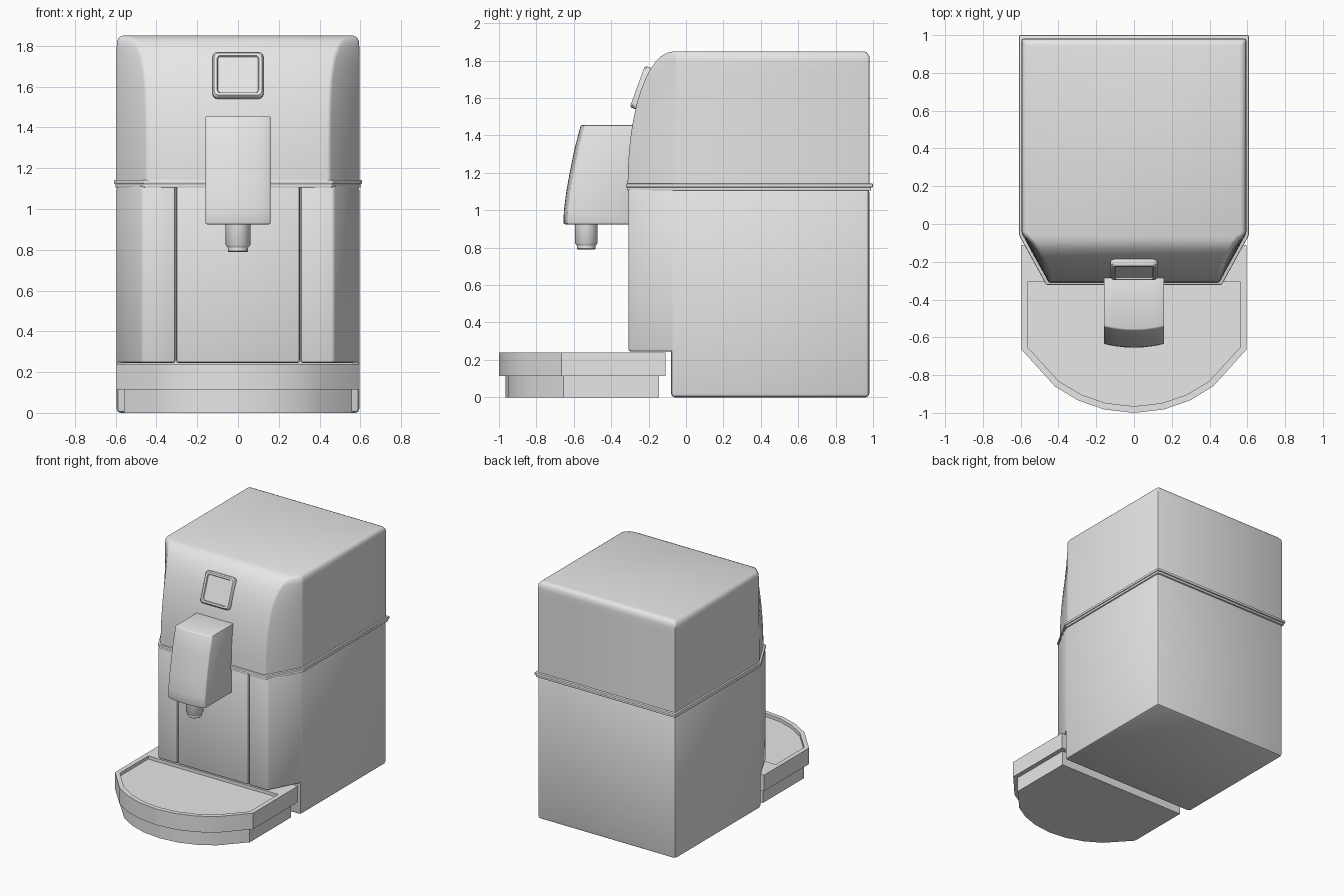
import bpy, bmesh
from math import sin, cos, asin, sqrt, radians, pi
from mathutils import Matrix, Vector

cube = bpy.data.objects.get("Cube")
if cube:
    bpy.data.objects.remove(cube, do_unlink=True)

grey = bpy.data.materials.new("plain_grey")
grey.use_nodes = True
colour = (0.8, 0.8, 0.8, 1)
grey.diffuse_color = colour
grey.node_tree.nodes["Principled BSDF"].inputs["Base Color"].default_value = colour


def loft(name, rings, bevel=0.0, matrix=None, upright_only=False, segments=2):
    """Join equal-length rings of points, cap both ends, round the sharp edges."""
    bm = bmesh.new()
    rows = [[bm.verts.new(p) for p in ring] for ring in rings]
    n = len(rows[0])
    for a, b in zip(rows, rows[1:]):
        for i in range(n):
            j = (i + 1) % n
            bm.faces.new((a[i], a[j], b[j], b[i]))
    bm.faces.new(rows[0][::-1])
    bm.faces.new(rows[-1])
    bmesh.ops.recalc_face_normals(bm, faces=bm.faces)
    if bevel:
        edges = [e for e in bm.edges if e.calc_face_angle(0) > radians(24)]
        if upright_only:
            edges = [e for e in edges if abs(e.verts[0].co.z - e.verts[1].co.z) > 0.001]
        bmesh.ops.bevel(bm, geom=edges, offset=bevel, segments=segments, profile=0.5,
                        affect='EDGES', clamp_overlap=True)
    if matrix:
        bm.transform(matrix)
    mesh = bpy.data.meshes.new(name)
    bm.to_mesh(mesh)
    bm.free()
    mesh.materials.append(grey)
    obj = bpy.data.objects.new(name, mesh)
    bpy.context.collection.objects.link(obj)
    bpy.ops.object.select_all(action='DESELECT')
    obj.select_set(True)
    bpy.context.view_layer.objects.active = obj
    bpy.ops.object.shade_smooth_by_angle(angle=radians(40))
    return obj


def at(outline, z):
    return [(x, y, z) for x, y in outline]


def prism(name, outline, z0, z1, bevel=0.0):
    return loft(name, [at(outline, z0), at(outline, z1)], bevel)


def mirrored(half):
    """Right half outline, front to back, completed across x = 0."""
    return half + [(-x, y) for x, y in reversed(half)]


def footprint(corner, front, side, shoulder, back):
    return mirrored([(corner, front), (side, shoulder), (side, back)])


def rounded_rect(w, h, r, z):
    pts = []
    for k, (sx, sy) in enumerate([(1, 1), (-1, 1), (-1, -1), (1, -1)]):
        for s in range(4):
            a = (k + s / 3) * pi / 2
            pts.append((sx * (w - r) + r * cos(a), sy * (h - r) + r * sin(a), z))
    return pts


# Lower housing
prism("lower_housing", mirrored([(0.595, -0.08), (0.595, 0.98)]), 0, 1.115, 0.02)

# Front panels, with grooves between them
prism("centre_panel", mirrored([(0.303, -0.308), (0.303, -0.05)]), 0.245, 1.115, 0.012)
for side, name in ((1, "left_panel"), (-1, "right_panel")):
    outline = [(0.307, -0.308), (0.47, -0.308), (0.595, -0.065), (0.307, -0.065)]
    prism(name, [(side * x, y) for x, y in outline], 0.245, 1.115, 0.012)

# Trim bands around the waist
prism("lower_trim", footprint(0.46, -0.315, 0.602, -0.06, 0.99), 1.105, 1.124, 0.005)
prism("upper_trim", footprint(0.465, -0.322, 0.608, -0.06, 1.0), 1.122, 1.143, 0.006)

# Upper housing: front sweeps back into the lid, corners are cut
rings = []
steps = 12
for k in range(steps + 1):
    t = k / steps * pi / 2
    z = 1.14 + 0.71 * sin(t)
    front = -0.06 - 0.252 * cos(t) ** 0.95 if k < steps else -0.06
    corner = 0.45 + 0.12 * ((front + 0.312) / 0.252) ** 2
    u = min(1, max(0, (z - 1.81) / 0.04))
    inset = 0.03 * (1 - sqrt(1 - u * u))
    rings.append(at(footprint(corner - inset, front, 0.595 - inset, -0.05, 0.982 - inset), z))
loft("upper_housing", rings, 0.012, upright_only=True)


# Drip tray
def tray_outline(inset, back):
    radius = 0.696 - inset
    half = [(radius * sin(a), -0.304 - radius * cos(a))
            for a in [radians(d) for d in (0.01, 13, 25, 37)] + [asin((0.595 - inset) / radius)]]
    return mirrored(half + [(0.595 - inset, back)])


rim, well = tray_outline(0, -0.11), tray_outline(0.035, -0.305)
loft("drip_tray", [at(rim, 0.115), at(rim, 0.24), at(well, 0.24), at(well, 0.215)])
prism("tray_base", tray_outline(0.035, -0.145), 0, 0.118)

# Spout housing with a bowed front
profile = [(-0.655, 0.925), (-0.653, 1.0), (-0.64, 1.1), (-0.622, 1.2), (-0.598, 1.32),
           (-0.563, 1.455)]
rings = []
for k in range(7):
    s = k / 3 - 1
    ring = [(0.16 * s, y + 0.02 * s * s, z) for y, z in profile]
    rings.append(ring + [(0.16 * s, -0.2, 1.455), (0.16 * s, -0.2, 0.925)])
loft("spout_housing", rings, 0.008)


# Nozzle and its tip
def circle(r, z):
    return [(r * cos(i * pi / 12), -0.533 + r * sin(i * pi / 12), z) for i in range(24)]


loft("nozzle", [circle(0.061, 0.95), circle(0.061, 0.825), circle(0.052, 0.812)])
loft("nozzle_tip", [circle(0.05, 0.82), circle(0.05, 0.795), circle(0.045, 0.79)])

# Control button: raised frame with a shallow sunken pad
tilt = Matrix.Translation(Vector((0, -0.26, 1.662))) @ Matrix.Rotation(radians(70), 4, 'X')
loft("control_button", [
    rounded_rect(0.125, 0.118, 0.025, -0.06),
    rounded_rect(0.125, 0.118, 0.025, -0.01),
    rounded_rect(0.117, 0.110, 0.022, 0.0),
    rounded_rect(0.102, 0.097, 0.015, 0.0),
    rounded_rect(0.098, 0.093, 0.012, -0.008)], matrix=tilt)
